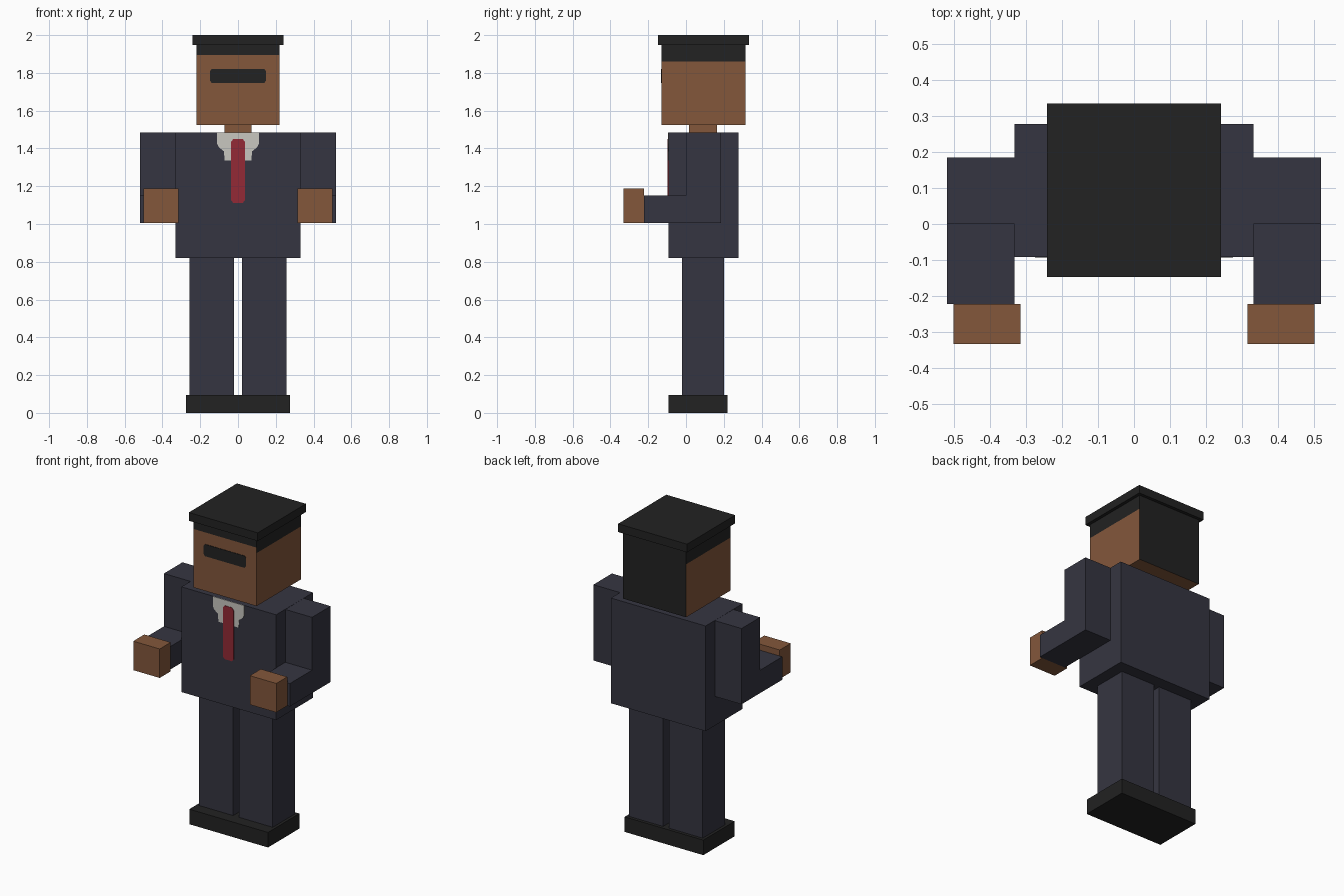
import bpy
import bmesh

if "Cube" in bpy.data.objects:
    bpy.data.objects.remove(bpy.data.objects["Cube"])


def material(name, rgb):
    """Flat material from an sRGB 0-255 colour."""
    lin = []
    for v in rgb:
        c = v / 255
        lin.append(c / 12.92 if c <= 0.04045 else ((c + 0.055) / 1.055) ** 2.4)
    mat = bpy.data.materials.new(name)
    mat.use_nodes = True
    mat.diffuse_color = (*lin, 1)
    bsdf = mat.node_tree.nodes["Principled BSDF"]
    bsdf.inputs["Base Color"].default_value = (*lin, 1)
    bsdf.inputs["Roughness"].default_value = 0.9
    return mat


suit = material("navy suit", (53, 53, 65))
skin = material("brown skin", (131, 87, 59))
black = material("black", (34, 34, 34))
white = material("shirt white", (200, 199, 192))
red = material("tie red", (147, 42, 54))


def finish(name, bm, *mats):
    bmesh.ops.recalc_face_normals(bm, faces=bm.faces[:])
    mesh = bpy.data.meshes.new(name)
    bm.to_mesh(mesh)
    bm.free()
    for m in mats:
        mesh.materials.append(m)
    obj = bpy.data.objects.new(name, mesh)
    bpy.context.collection.objects.link(obj)
    return obj


def prism(bm, outline, axis, lo, hi):
    """Extrude a 2D outline along x (outline is y,z) or y (outline is x,z)."""
    def place(a, b, t):
        return (t, a, b) if axis == "x" else (a, t, b)
    base = bm.faces.new([bm.verts.new(place(a, b, lo)) for a, b in outline])
    moved = bmesh.ops.extrude_face_region(bm, geom=[base])["geom"]
    verts = [g for g in moved if isinstance(g, bmesh.types.BMVert)]
    shift = (hi - lo, 0, 0) if axis == "x" else (0, hi - lo, 0)
    bmesh.ops.translate(bm, verts=verts, vec=shift)


def box_mesh(x, y, z):
    bm = bmesh.new()
    rect = [(x[0], z[0]), (x[1], z[0]), (x[1], z[1]), (x[0], z[1])]
    prism(bm, rect, "y", *y)
    return bm


def box(name, mat, x, y, z):
    return finish(name, box_mesh(x, y, z), mat)


def plate(name, mat, half, front, thickness):
    """Thin symmetric panel on a front face; half lists its +x outline."""
    bm = bmesh.new()
    outline = half + [(-x, z) for x, z in reversed(half)]
    prism(bm, outline, "y", front - thickness, front)
    return finish(name, bm, mat)


def sides(x):
    """Left and right ranges for a paired part."""
    return (("left", x), ("right", (-x[1], -x[0])))


# Shoes and legs
box("shoes", black, (-0.275, 0.275), (-0.093, 0.22), (0, 0.095))
for side, x in sides((0.02, 0.257)):
    box(side + "_leg", suit, x, (-0.02, 0.2), (0.095, 0.82))

# Jacket
box("jacket", suit, (-0.331, 0.331), (-0.092, 0.277), (0.82, 1.485))

# Bent arms as one L-shaped profile each, with block hands
arm = [(0.185, 1.005), (0.185, 1.484), (0, 1.484),
       (0, 1.15), (-0.222, 1.15), (-0.222, 1.005)]
for side, x in sides((0.331, 0.518)):
    bm = bmesh.new()
    prism(bm, arm, "x", *x)
    finish(side + "_arm", bm, suit)
for side, x in sides((0.315, 0.5)):
    box(side + "_hand", skin, x, (-0.332, -0.222), (1.005, 1.188))

# Shirt collar and tie
plate("collar", white,
      [(0.07, 1.335), (0.075, 1.385), (0.1, 1.405), (0.11, 1.425), (0.11, 1.485)],
      -0.092, 0.003)
plate("tie", red,
      [(0.025, 1.112), (0.037, 1.125), (0.037, 1.435), (0.025, 1.45)],
      -0.092, 0.006)

# Neck
box("neck", skin, (-0.072, 0.072), (0.015, 0.165), (1.485, 1.525))

# Head, cut at the hairlines: all hair behind, lower at the sides than in front
side_line, front_line = 1.86, 1.895
bm = box_mesh((-0.221, 0.221), (-0.13, 0.314), (1.525, 1.948))
for line in (side_line, front_line):
    bmesh.ops.bisect_plane(bm, geom=bm.verts[:] + bm.edges[:] + bm.faces[:],
                           plane_co=(0, 0, line), plane_no=(0, 0, 1))
bmesh.ops.recalc_face_normals(bm, faces=bm.faces[:])
for f in bm.faces:
    f.normal_update()
    line = front_line if f.normal.y < -0.5 else side_line
    hair = f.normal.y > 0.5 or f.calc_center_median().z > line
    f.material_index = int(hair)
finish("head", bm, skin, black)

# Sunglasses and top slab of hair
plate("sunglasses", black,
      [(0.138, 1.746), (0.148, 1.758), (0.148, 1.81), (0.138, 1.821)],
      -0.13, 0.003)
box("hair_top", black, (-0.241, 0.241), (-0.147, 0.334), (1.948, 2.0))
